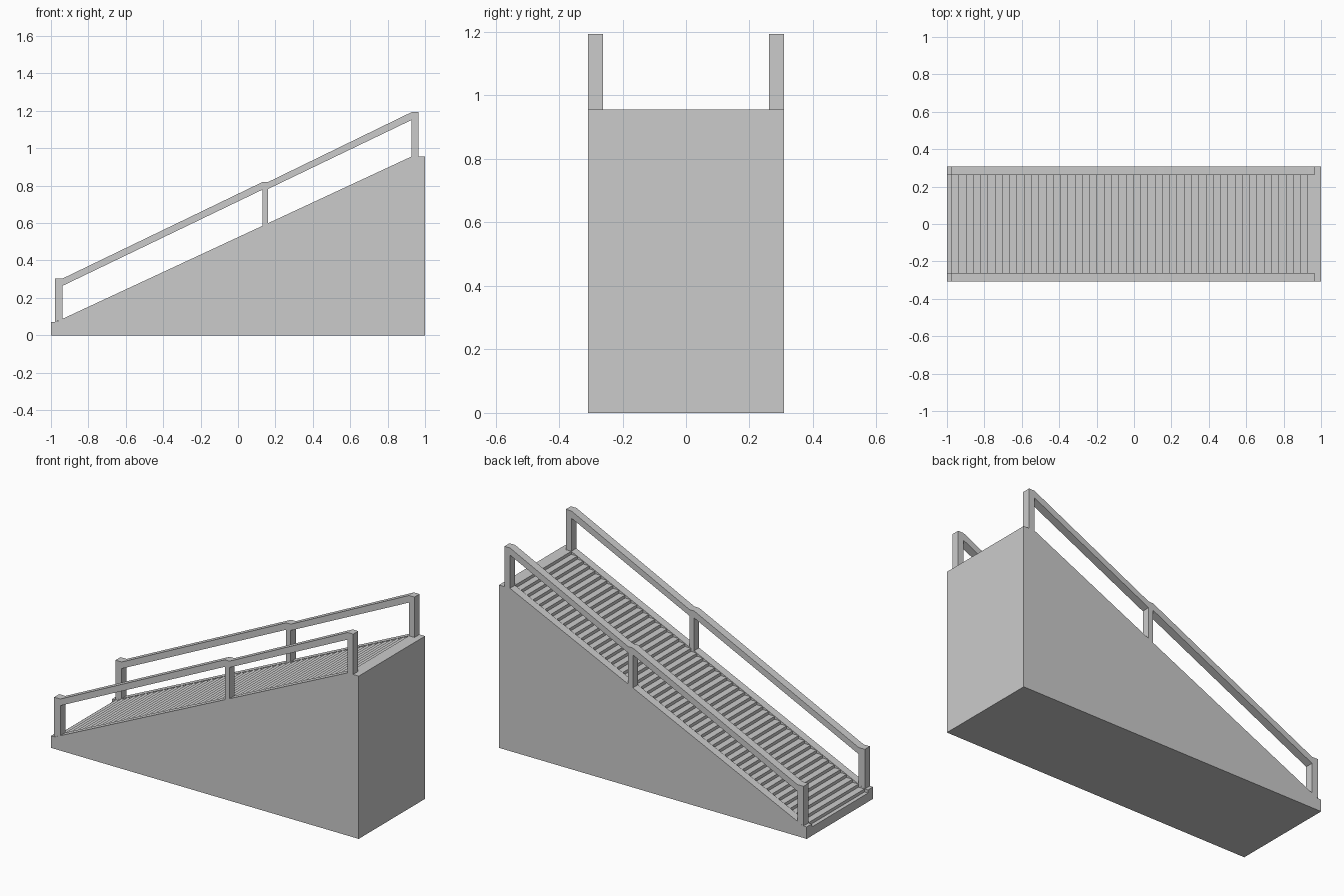
import bpy, bmesh

if "Cube" in bpy.data.objects:
    bpy.data.objects.remove(bpy.data.objects["Cube"])

HALF_W = 0.308      # outer half width
INNER = 0.261       # inside face of the side walls
FOOT = (-0.977, 0.07)    # where the slope starts
HEAD = (0.928, 0.956)    # where the slope meets the landing
STEPS = 50


def slope_z(x):
    t = (x - FOOT[0]) / (HEAD[0] - FOOT[0])
    return FOOT[1] + t * (HEAD[1] - FOOT[1])


def extrude_profile(name, points, y0, y1):
    """Solid made by sweeping an x-z outline from y0 to y1."""
    bm = bmesh.new()
    face = bm.faces.new([bm.verts.new((x, y0, z)) for x, z in points])
    res = bmesh.ops.extrude_face_region(bm, geom=[face])
    verts = [g for g in res["geom"] if isinstance(g, bmesh.types.BMVert)]
    bmesh.ops.translate(bm, verts=verts, vec=(0, y1 - y0, 0))
    bmesh.ops.recalc_face_normals(bm, faces=bm.faces)
    mesh = bpy.data.meshes.new(name)
    bm.to_mesh(mesh)
    bm.free()
    obj = bpy.data.objects.new(name, mesh)
    bpy.context.collection.objects.link(obj)
    return obj


# Stair flight: noses lie on the slope line, landing at the top
run = (HEAD[0] - FOOT[0]) / (STEPS - 1)
rise = (HEAD[1] - FOOT[1]) / (STEPS - 1)
z = FOOT[1] - rise
stairs = [(1, 0), (-1, 0), (-1, z)]
for i in range(STEPS):
    x = FOOT[0] + i * run
    stairs += [(x, z), (x, z + rise)]
    z += rise
stairs.append((1, HEAD[1]))
extrude_profile("stair_flight", stairs, -INNER, INNER)

# Side wall outline
wall = [(-1, 0), (1, 0), (1, HEAD[1]), HEAD, FOOT, (-1, FOOT[1])]

# Handrail outline with three posts
p1, p2, p3 = (-0.979, -0.939), (0.130, 0.160), (0.928, 0.964)
rail = [
    (p1[0], FOOT[1]), (p1[0], 0.303), (p1[1], 0.303),
    (p2[0], 0.819), (p2[1], 0.819),
    (p3[0], 1.193), (p3[1], 1.193), (p3[1], HEAD[1]),
    (p3[0], HEAD[1]), (p3[0], 1.151),
    (p2[1], 0.782), (p2[1], slope_z(p2[1])),
    (p2[0], slope_z(p2[0])), (p2[0], 0.778),
    (p1[1], 0.264), (p1[1], slope_z(p1[1])),
]

for side, s in (("front", -1), ("back", 1)):
    extrude_profile(side + "_side_wall", wall, s * INNER, s * HALF_W)
    extrude_profile(side + "_handrail", rail, s * INNER, s * HALF_W)
